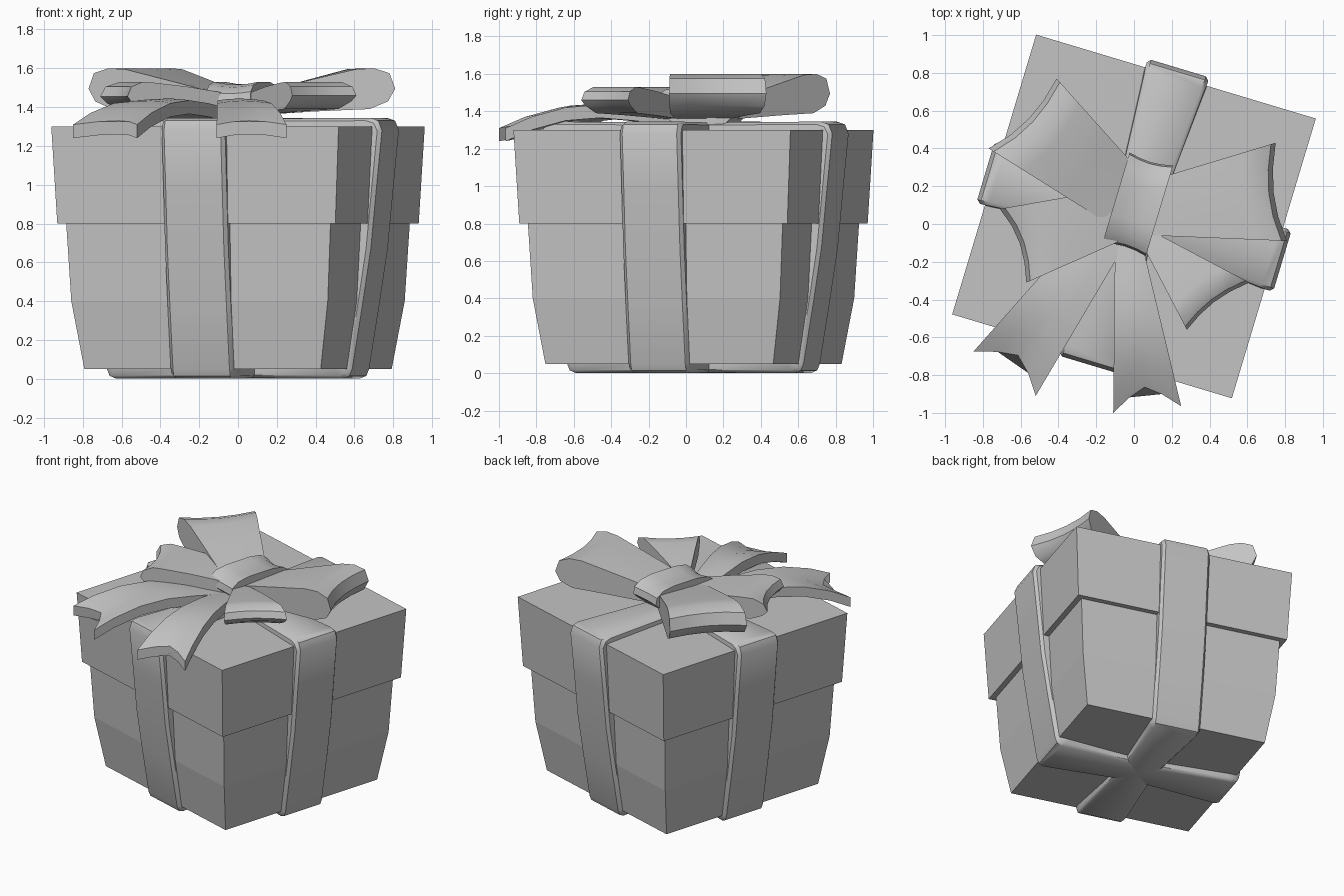
import bpy, bmesh, math
from mathutils import Vector, Matrix

cube = bpy.data.objects.get("Cube")
if cube:
    bpy.data.objects.remove(cube)

grey = bpy.data.materials.new("plain grey")
grey.use_nodes = True
grey.diffuse_color = (0.55, 0.55, 0.55, 1)
grey.node_tree.nodes["Principled BSDF"].inputs["Base Color"].default_value = grey.diffuse_color

TURN = Matrix.Translation((0, 0.04, 0)) @ Matrix.Rotation(math.radians(-16.7), 4, 'Z')


def loft(name, sections, matrix=None, closed=False, smooth=True):
    """Skin a row of equal rings; ends are capped unless the row closes on itself."""
    bm = bmesh.new()
    rings = [[bm.verts.new(p) for p in s] for s in sections]
    n = len(rings[0])
    pairs = list(zip(rings, rings[1:]))
    if closed:
        pairs.append((rings[-1], rings[0]))
    else:
        bm.faces.new(rings[0])
        bm.faces.new(rings[-1])
    for a, b in pairs:
        for i in range(n):
            j = (i + 1) % n
            bm.faces.new((a[i], a[j], b[j], b[i]))
    bmesh.ops.recalc_face_normals(bm, faces=bm.faces)
    me = bpy.data.meshes.new(name)
    bm.to_mesh(me)
    bm.free()
    me.materials.append(grey)
    ob = bpy.data.objects.new(name, me)
    bpy.context.collection.objects.link(ob)
    if matrix:
        ob.matrix_world = matrix
    if smooth:
        bpy.ops.object.select_all(action='DESELECT')
        ob.select_set(True)
        bpy.context.view_layer.objects.active = ob
        bpy.ops.object.shade_smooth_by_angle(angle=math.radians(40))
    return ob


def square(r, z):
    return [(r, r, z), (-r, r, z), (-r, -r, z), (r, -r, z)]


# Box and lid
loft("box_body", [square(.636, .05), square(.69, .4), square(.712, .82)], TURN, smooth=False)
loft("box_lid", [square(.748, .8), square(.773, 1.3)], TURN, smooth=False)

# Ribbon bands wrapped around the box: radius, height, half width
half = [(.0, 1.34, .115), (.755, 1.345, .165), (.80, 1.33, .17), (.82, 1.28, .17),
        (.79, .98, .17), (.76, .67, .17), (.715, .38, .17), (.66, .05, .17),
        (.645, .015, .17), (.61, .0, .165), (.0, .004, .115)]
path = half + [(-r, z, w) for r, z, w in half[-2:0:-1]]


def band(name, matrix):
    rings = []
    for r, z, w in path:
        outer = Vector((r, 0, z))
        inner = Vector((math.copysign(max(abs(r) - .1, 0), r), 0, min(max(z, .08), 1.27)))
        rim = outer.lerp(inner, .2)
        side = Vector((0, 1, 0))
        rings.append([inner - side * w, rim - side * w, outer - side * (w - .018),
                      outer + side * (w - .018), rim + side * w, inner + side * w])
    loft(name, rings, matrix, closed=True)


band("ribbon_band_across", TURN)
band("ribbon_band_lengthwise", TURN @ Matrix.Rotation(math.pi / 2, 4, 'Z'))


# Bow loops: flared, rounded lobes with a slightly hollow outer end
def bow_loop(name, inner_a, inner_b, outer_a, outer_b, low, high):
    mid = (low + high) / 2
    profile = [(0, 1.36), (.5, low - .01), (.82, low), (.95, low + .04), (1, mid),
               (.96, high - .025), (.85, high), (.72, high - .005), (.4, (high + 1.48) / 2), (0, 1.47)]
    ia, ib, oa, ob = map(Vector, (inner_a, inner_b, outer_a, outer_b))
    rings = []
    for u in (0, .25, .5, .75, 1):
        start, end = ia.lerp(ib, u), oa.lerp(ob, u)
        reach = 1 - .24 * u * (1 - u)
        ring = []
        for t, z in profile:
            p = start.lerp(end, t * reach)
            ring.append((p.x, p.y, z))
        rings.append(ring)
    loft(name, rings)


bow_loop("bow_loop_back", (.03, .28), (-.1, -.02), (-.41, .77), (-.77, .4), 1.39, 1.6)
bow_loop("bow_loop_left", (.08, -.06), (.12, .24), (.81, -.09), (.75, .43), 1.39, 1.6)
bow_loop("bow_loop_right", (-.05, -.08), (-.03, .2), (-.57, -.31), (-.71, .08), 1.38, 1.53)
bow_loop("bow_loop_front", (.05, -.12), (.1, -.04), (.28, -.56), (.61, -.31), 1.39, 1.53)

# Knot strip over the middle of the bow
knot = [(-.25, 1.43), (-.24, 1.48), (-.19, 1.515), (-.1, 1.53), (.1, 1.53), (.19, 1.515),
        (.24, 1.48), (.25, 1.43), (.14, 1.33), (-.14, 1.33)]
loft("bow_knot", [[(x, y * s, 1.33 + (z - 1.33) * s) for y, z in knot]
                  for x, s in ((-.12, 1), (-.06, .95), (0, .93), (.06, .95), (.12, 1))],
     Matrix.Translation((.02, .065, 0)) @ TURN)


# Trailing ribbon ends with a notched tip
def tail(name, start_a, start_b, end_a, end_b, thick=.07):
    sa, sb, ea, eb = map(Vector, (start_a, start_b, end_a, end_b))
    rings = []
    for s, z in ((0, 1.39), (.25, 1.42), (.45, 1.435), (.65, 1.42), (.85, 1.37), (1, 1.31)):
        top = []
        for u, reach, lift in ((0, 1, 0), (.25, .92, .015), (.5, .87, .02), (.75, .92, .015), (1, 1, 0)):
            p = sa.lerp(sb, u).lerp(ea.lerp(eb, u), s * reach)
            top.append(Vector((p.x, p.y, z + lift * s)))
        rings.append(top + [p - Vector((0, 0, thick)) for p in reversed(top)])
    loft(name, rings)


tail("bow_tail_right", (-.25, -.0), (-.03, -.08), (-.85, -.675), (-.52, -.91))
tail("bow_tail_front", (-.1, -.08), (.03, -.05), (-.11, -1), (.25, -.965))
